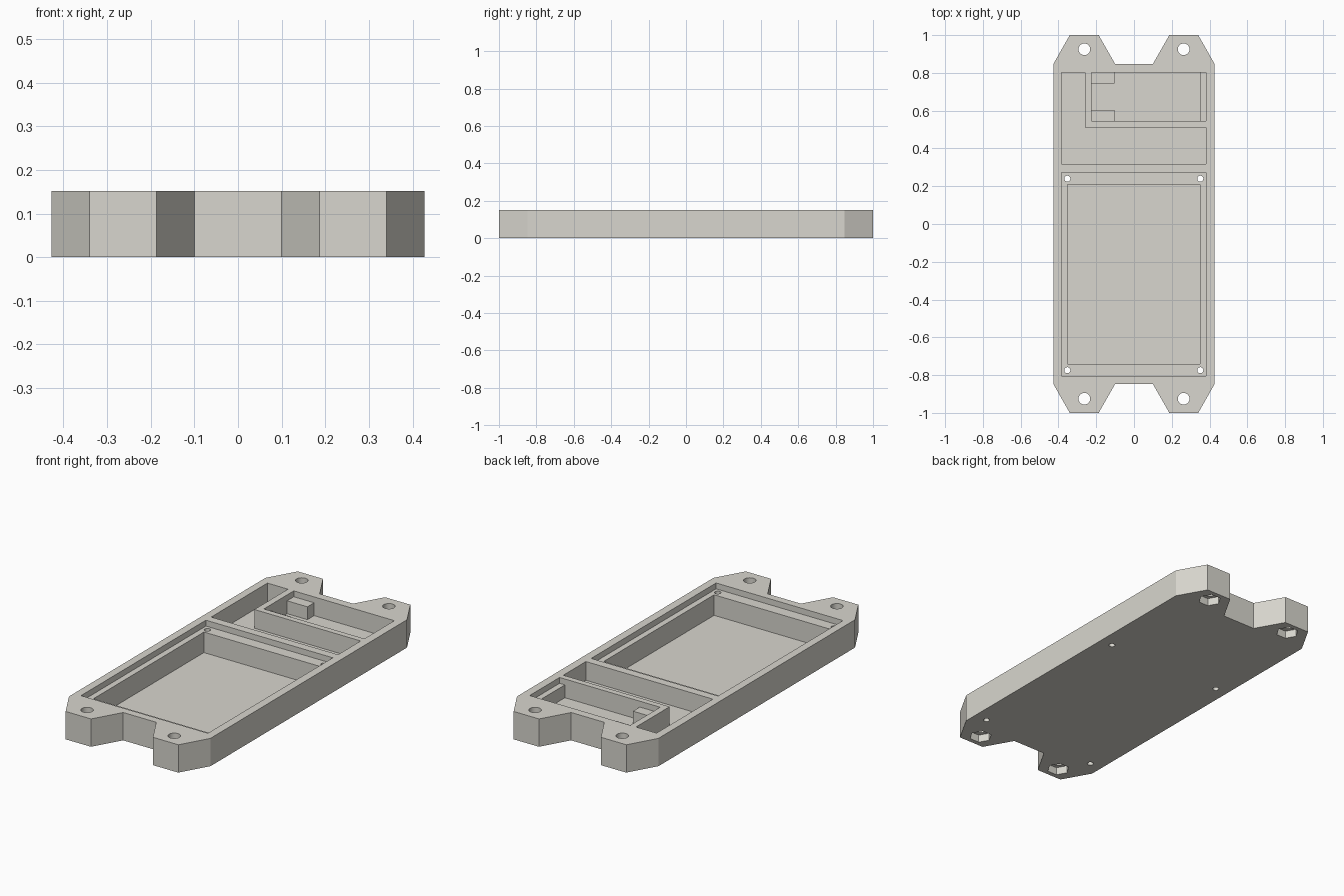
import bpy, bmesh, math

if "Cube" in bpy.data.objects:
    bpy.data.objects.remove(bpy.data.objects["Cube"])

H = 0.152      # case height
FLOOR = 0.008  # thin floor under the display well
BAY = 0.05     # floor of the wiring channel and board bay
LEDGE = 0.12   # height of recessed ledges and board supports
TOP = 0.2      # cutters end above the case

shell = bpy.data.materials.new("warm_grey_plastic")
shell.diffuse_color = (0.69, 0.675, 0.62, 1)
shell.use_nodes = True
shell.node_tree.nodes["Principled BSDF"].inputs["Base Color"].default_value = shell.diffuse_color


def prism(name, pts, z0, z1):
    """Extrude a flat outline from z0 to z1."""
    bm = bmesh.new()
    face = bm.faces.new([bm.verts.new((x, y, z0)) for x, y in pts])
    ext = bmesh.ops.extrude_face_region(bm, geom=[face])
    for v in ext["geom"]:
        if isinstance(v, bmesh.types.BMVert):
            v.co.z = z1
    bmesh.ops.recalc_face_normals(bm, faces=bm.faces)
    me = bpy.data.meshes.new(name)
    bm.to_mesh(me)
    bm.free()
    ob = bpy.data.objects.new(name, me)
    bpy.context.collection.objects.link(ob)
    return ob


def rect(x0, x1, y0, y1):
    return [(x0, y0), (x1, y0), (x1, y1), (x0, y1)]


def ngon(cx, cy, r, n):
    return [(cx + r * math.cos(2 * math.pi * i / n),
             cy + r * math.sin(2 * math.pi * i / n)) for i in range(n)]


# Case outline with mounting ears, mirrored from one quarter
q = [(0.427, 0.847), (0.34, 1.0), (0.187, 1.0), (0.10, 0.847)]
half = q + [(-x, y) for x, y in reversed(q)]
case = prism("case", half + [(-x, -y) for x, y in half], 0, H)
case.data.materials.append(shell)


def cut(pts, z0, z1):
    """Subtract a prism from the case."""
    c = prism("cutter", pts, z0, z1)
    c.hide_render = True
    c.data.materials.append(shell)
    m = case.modifiers.new("cut", "BOOLEAN")
    m.operation = "DIFFERENCE"
    m.solver = "EXACT"
    m.object = c
    bpy.context.view_layer.objects.active = case
    bpy.ops.object.modifier_apply(modifier=m.name)
    bpy.data.objects.remove(c, do_unlink=True)


# Large display pocket: shallow ledge, then deep well
cut(rect(-0.384, 0.382, -0.805, 0.272), LEDGE, TOP)
cut(rect(-0.352, 0.35, -0.742, 0.209), FLOOR, TOP)

# L-shaped wiring channel
cut([(-0.384, 0.317), (0.382, 0.317), (0.382, 0.512), (-0.26, 0.512),
     (-0.26, 0.802), (-0.384, 0.802)], BAY, TOP)

# Small board bay: end ledge and two corner support blocks remain
cut(rect(-0.225, 0.382, 0.544, 0.802), LEDGE, TOP)
cut([(-0.225, 0.603), (-0.102, 0.603), (-0.102, 0.544), (0.35, 0.544),
     (0.35, 0.802), (-0.102, 0.802), (-0.102, 0.744), (-0.225, 0.744)], BAY, TOP)

for sx in (-1, 1):
    # Ear screw holes with hexagonal nut pockets underneath
    for sy in (-1, 1):
        cut(ngon(sx * 0.263, sy * 0.925, 0.031, 32), -0.1, TOP)
        cut(ngon(sx * 0.263, sy * 0.925, 0.058, 6), -0.1, 0.042)
    # Display screw holes through the ledge corners
    for y in (-0.774, 0.24):
        cut(ngon(sx * 0.352 - 0.001, y, 0.016, 24), -0.1, TOP)

# Smooth the round holes, keep all edges sharp
bpy.ops.object.select_all(action="DESELECT")
case.select_set(True)
bpy.context.view_layer.objects.active = case
bpy.ops.object.shade_smooth_by_angle(angle=math.radians(25))
